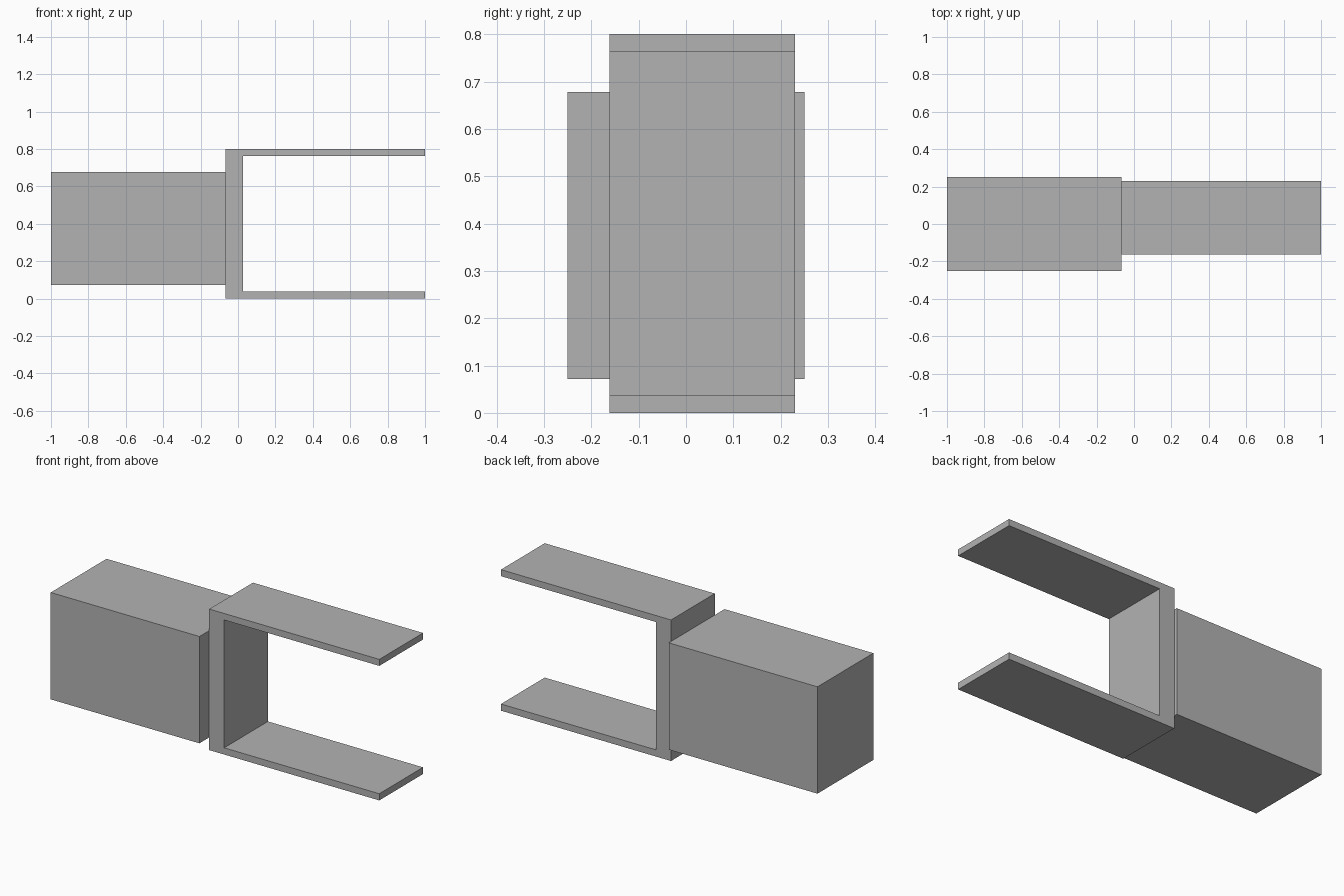
import bpy
import bmesh

default = bpy.data.objects.get("Cube")
if default:
    bpy.data.objects.remove(default, do_unlink=True)

# Single grey material
grey = bpy.data.materials.new("plain_grey")
grey.use_nodes = True
colour = (0.45, 0.45, 0.45, 1)
grey.diffuse_color = colour
grey.node_tree.nodes["Principled BSDF"].inputs["Base Color"].default_value = colour


def extrude_profile(name, profile, y_front, y_back):
    """Extrude an x-z outline along y into a solid part."""
    bm = bmesh.new()
    face = bm.faces.new([bm.verts.new((x, y_front, z)) for x, z in profile])
    result = bmesh.ops.extrude_face_region(bm, geom=[face], use_keep_orig=True)
    moved = [v for v in result["geom"] if isinstance(v, bmesh.types.BMVert)]
    bmesh.ops.translate(bm, verts=moved, vec=(0, y_back - y_front, 0))
    bmesh.ops.recalc_face_normals(bm, faces=bm.faces)
    mesh = bpy.data.meshes.new(name)
    bm.to_mesh(mesh)
    bm.free()
    mesh.materials.append(grey)
    part = bpy.data.objects.new(name, mesh)
    bpy.context.collection.objects.link(part)
    return part


# Solid block on the right
block_end = -0.067
extrude_profile("body_block",
                [(-1, 0.072), (block_end, 0.072), (block_end, 0.678), (-1, 0.678)],
                -0.25, 0.25)

# U-shaped bracket opening to the left, set slightly towards the back
back, web, tip = block_end, 0.027, 1
height, low, high = 0.8, 0.038, 0.763
extrude_profile("fork_bracket",
                [(back, 0), (tip, 0), (tip, low), (web, low),
                 (web, high), (tip, high), (tip, height), (back, height)],
                -0.162, 0.23)
